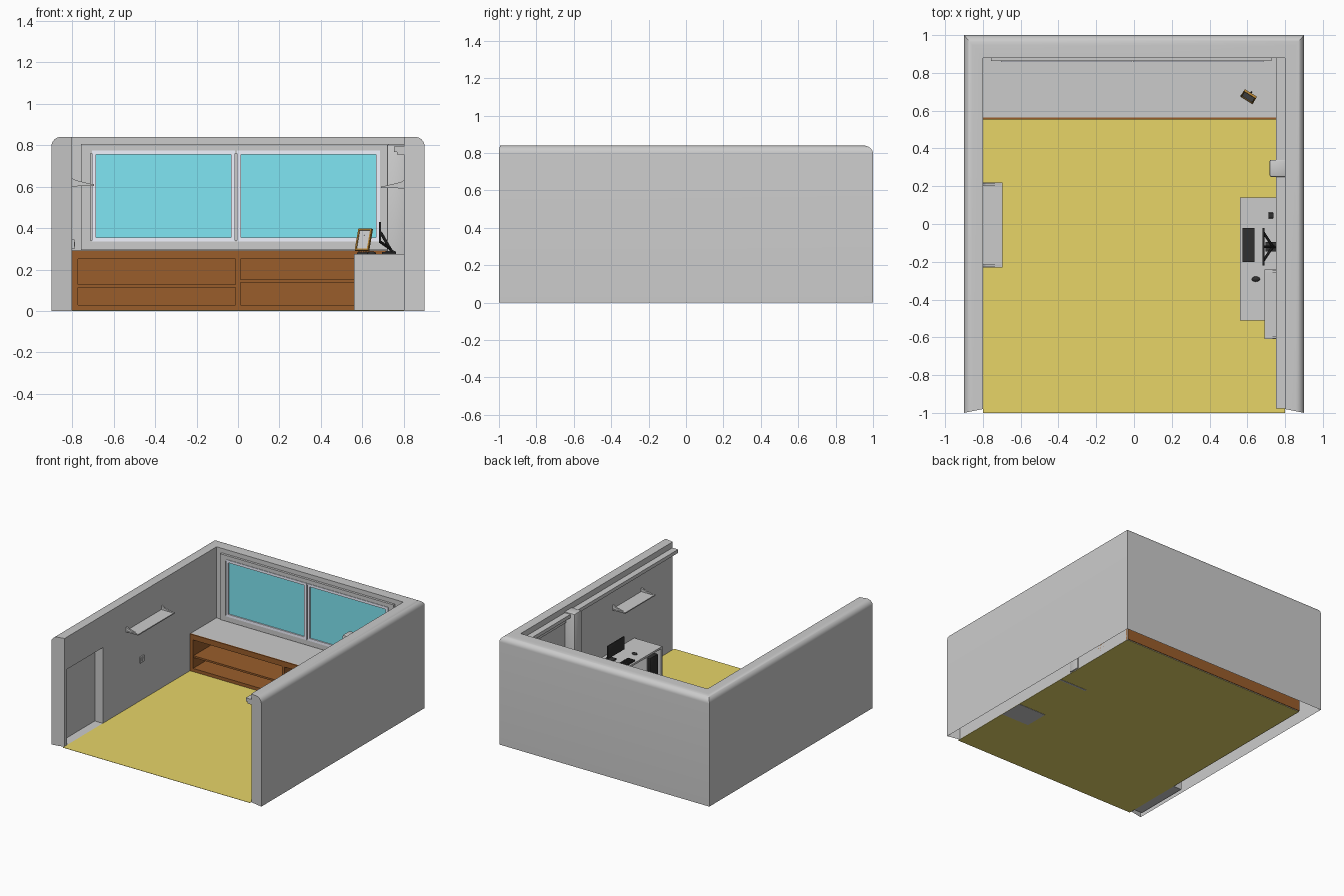
import bpy, bmesh, math
from mathutils import Vector, Matrix

if "Cube" in bpy.data.objects:
    bpy.data.objects.remove(bpy.data.objects["Cube"])


def material(name, rgb):
    m = bpy.data.materials.new(name)
    m.diffuse_color = (*rgb, 1)
    m.use_nodes = True
    m.node_tree.nodes["Principled BSDF"].inputs["Base Color"].default_value = m.diffuse_color
    return m


WOOD = material("wood", (0.32, 0.11, 0.024))
FLOOR = material("floor_yellow", (0.8, 0.667, 0.137))
GLASS = material("glass", (0.215, 0.79, 0.9))
WHITE = material("window_white", (0.88, 0.9, 1.0))
BLACK = material("black", (0.03, 0.03, 0.03))
GOLD = material("gold_wood", (0.5, 0.25, 0.04))


def finish(name, bm, mat=None, smooth=False):
    bmesh.ops.recalc_face_normals(bm, faces=bm.faces)
    me = bpy.data.meshes.new(name)
    bm.to_mesh(me)
    bm.free()
    ob = bpy.data.objects.new(name, me)
    bpy.context.collection.objects.link(ob)
    if mat:
        me.materials.append(mat)
    if smooth:
        bpy.ops.object.select_all(action='DESELECT')
        ob.select_set(True)
        bpy.context.view_layer.objects.active = ob
        bpy.ops.object.shade_smooth_by_angle(angle=math.radians(35))
    return ob


def add_box(bm, x0, x1, y0, y1, z0, z1):
    m = Matrix.Translation(((x0 + x1) / 2, (y0 + y1) / 2, (z0 + z1) / 2))
    m = m @ Matrix.Diagonal((x1 - x0, y1 - y0, z1 - z0, 1))
    bmesh.ops.create_cube(bm, size=1, matrix=m)


def boxes(name, items, mat=None, bevel=0):
    bm = bmesh.new()
    for b in items:
        add_box(bm, *b)
    if bevel:
        bmesh.ops.bevel(bm, geom=bm.edges[:], offset=bevel, segments=2, affect='EDGES', profile=0.5)
    return finish(name, bm, mat, bevel > 0)


def add_prism(bm, profile, y0, y1):
    # xz profile extruded along y
    a = [bm.verts.new((x, y0, z)) for x, z in profile]
    f = bm.faces.new(a)
    r = bmesh.ops.extrude_face_region(bm, geom=[f])
    bmesh.ops.translate(bm, vec=(0, y1 - y0, 0),
                        verts=[v for v in r['geom'] if isinstance(v, bmesh.types.BMVert)])
    bm.faces.ensure_lookup_table()
    if not f.is_valid or len(f.edges[0].link_faces) < 2:
        bm.faces.new(a)


def rods(name, segs, radius, mat):
    bm = bmesh.new()
    for p, q in segs:
        p, q = Vector(p), Vector(q)
        d = q - p
        m = Matrix.Translation((p + q) / 2) @ d.to_track_quat('Z', 'Y').to_matrix().to_4x4()
        bmesh.ops.create_cone(bm, cap_ends=True, segments=8, radius1=radius, radius2=radius,
                              depth=d.length, matrix=m)
    return finish(name, bm, mat)


# walls: hollow U-shaped shell with rounded outer top edge and a door recess
H, R = 0.84, 0.045
prof = [(0, 0)] + [(R - R * math.cos(a), H - R + R * math.sin(a))
                   for a in [i * math.pi / 16 for i in range(9)]] + [(0.1, H), (0.1, 0)]
path = [(-0.9, -1, 1, 0.2), (-0.9, 1, 1, -1.2), (0.9, 1, -1, -1.2), (0.9, -1, -1, 0.2)]
bm = bmesh.new()
rings = [[bm.verts.new((x + ox * o, y + oy * o, z)) for o, z in prof] for x, y, ox, oy in path]
for i in range(3):
    for j in range(len(prof) - 1):
        if i == 0 and j == len(prof) - 2:
            continue
        bm.faces.new((rings[i][j], rings[i + 1][j], rings[i + 1][j + 1], rings[i][j + 1]))
bm.faces.new(rings[0])
bm.faces.new(rings[3])
D0, D1, DH, DX = -0.95, -0.51, 0.59, -0.87


def quad(*pts):
    bm.faces.new([bm.verts.new(p) for p in pts])


for y0, y1, z0, z1 in [(-0.98, D0, 0, H), (D1, 0.88, 0, H), (D0, D1, DH, H)]:
    quad((-0.8, y0, z0), (-0.8, y1, z0), (-0.8, y1, z1), (-0.8, y0, z1))
quad((DX, D0, 0), (DX, D1, 0), (DX, D1, DH), (DX, D0, DH))
for y in (D0, D1):
    quad((DX, y, 0), (-0.8, y, 0), (-0.8, y, DH), (DX, y, DH))
for z in (0.003, DH):
    quad((DX, D0, z), (-0.8, D0, z), (-0.8, D1, z), (DX, D1, z))
bmesh.ops.remove_doubles(bm, verts=bm.verts, dist=0.0001)
finish("walls", bm, None, True)

# floor
boxes("floor", [(-0.8, 0.8, -1, 0.88, 0.002, 0.004)], FLOOR)

# low cabinet with open shelves, and its counter
C0, C1 = 0.553, 0.885
boxes("cabinet", [
    (-0.8, 0.8, C0, C1, 0.005, 0.03), (-0.8, 0.8, C0, C1, 0.25, 0.287),
    (-0.8, 0.8, C0, C0 + 0.01, 0.25, 0.291),
    (-0.8, -0.772, C0, C1, 0.005, 0.28), (-0.012, 0.012, C0, C1, 0.005, 0.28),
    (0.772, 0.8, C0, C1, 0.005, 0.28), (-0.8, 0.8, 0.865, C1, 0.005, 0.28),
    (-0.78, 0, C0 + 0.004, C1, 0.113, 0.127), (0, 0.78, C0 + 0.004, C1, 0.138, 0.152)], WOOD)
boxes("counter_top", [(-0.8, 0.8, C0 + 0.01, 0.88, 0.284, 0.29)])


def frame(x0, x1, z0, z1, w, y0, y1):
    return [(x0, x1, y0, y1, z0, z0 + w), (x0, x1, y0, y1, z1 - w, z1),
            (x0, x0 + w, y0, y1, z0 + w, z1 - w), (x1 - w, x1, y0, y1, z0 + w, z1 - w)]


# back window: casing, two sashes, glass
boxes("window_casing", frame(-0.757, 0.727, 0.295, 0.805, 0.045, 0.862, 0.885))
sashes = [(-0.705, -0.014), (-0.006, 0.685)]
boxes("window_sashes", [b for x0, x1 in sashes
                        for b in frame(x0, x1, 0.335, 0.775, 0.02, 0.858, 0.885)], WHITE)
boxes("window_glass", [(x0 + 0.018, x1 - 0.018, 0.868, 0.878, 0.352, 0.758) for x0, x1 in sashes], GLASS)

# rail along right wall, with gathered column and wall trim beneath it
bm = bmesh.new()
add_prism(bm, [(0.81, 0.755), (0.768, 0.755), (0.768, 0.768), (0.752, 0.768),
               (0.752, 0.795), (0.81, 0.795)], -0.978, 0.88)
finish("right_wall_rail", bm)
boxes("right_wall_column", [(0.718, 0.81, 0.25, 0.34, 0.005, 0.803)], None, 0.008)
boxes("right_wall_trim", [(0.79, 0.805, 0.34, 0.86, 0.72, 0.755), (0.79, 0.805, 0.82, 0.86, 0.29, 0.72)])


# wall shelves with triangular end brackets
def wall_shelf(name, s, y0, y1, z, depth):
    bm = bmesh.new()
    xs = sorted((s * 0.805, s * (0.8 - depth)))
    add_box(bm, *xs, y0, y1, z, z + 0.008)
    for y in (y0 + 0.004, y1 - 0.016):
        add_prism(bm, [(s * 0.805, z - 0.006), (s * 0.805, z + 0.04), (s * 0.785, z + 0.028),
                       (s * (0.81 - depth), z + 0.008)], y, y + 0.012)
    finish(name, bm)


wall_shelf("left_shelf", -1, -0.23, 0.22, 0.604, 0.105)
wall_shelf("right_shelf", 1, -0.61, -0.24, 0.594, 0.11)

# light switch
boxes("light_switch", [(-0.802, -0.79, -0.065, -0.015, 0.30, 0.345),
                       (-0.795, -0.786, -0.048, -0.032, 0.312, 0.333)])

# desk with a bay for the computer tower
boxes("desk", [(0.56, 0.8, -0.51, 0.14, 0.26, 0.275), (0.56, 0.8, 0.125, 0.14, 0, 0.26),
               (0.56, 0.8, -0.51, -0.495, 0, 0.26), (0.56, 0.8, -0.335, -0.32, 0, 0.26),
               (0.56, 0.8, -0.495, -0.335, 0, 0.02)])
boxes("computer_tower", [(0.562, 0.77, -0.46, -0.36, 0.02, 0.235)], BLACK, 0.004)

# monitor and stand
boxes("monitor", [(0.681, 0.69, -0.22, -0.02, 0.33, 0.43)], BLACK, 0.002)
rods("monitor_stand", [((0.688, -0.12, 0.38), (0.74, -0.12, 0.29)),
                       ((0.74, -0.12, 0.29), (0.76, -0.12, 0.28)),
                       ((0.735, -0.12, 0.30), (0.685, -0.195, 0.335)),
                       ((0.735, -0.12, 0.30), (0.685, -0.045, 0.335))], 0.007, BLACK)
boxes("monitor_foot", [(0.695, 0.762, -0.145, -0.095, 0.275, 0.285)], BLACK, 0.002)

# keyboard, mouse, small box
keys = [(0.579 + r * 0.0115, 0.588 + r * 0.0115, -0.195 + c * 0.0145, -0.184 + c * 0.0145, 0.283, 0.287)
        for r in range(5) for c in range(12)]
boxes("keyboard", [(0.575, 0.637, -0.2, -0.02, 0.275, 0.283)] + keys, BLACK)
bm = bmesh.new()
bmesh.ops.create_uvsphere(bm, u_segments=16, v_segments=8, radius=1,
                          matrix=Matrix.Translation((0.645, -0.292, 0.277)) @ Matrix.Diagonal((0.022, 0.014, 0.011, 1)))
finish("mouse", bm, BLACK, True)
boxes("desk_gadget", [(0.712, 0.738, 0.03, 0.06, 0.275, 0.29)], BLACK, 0.002)

# leaning picture frame on the counter
turn = Matrix.Translation((0.598, 0.66, 0.292)) @ Matrix.Rotation(math.radians(-32), 4, 'Z')
tilt = turn @ Matrix.Rotation(math.radians(-18), 4, 'X')
boxes("picture_frame", frame(-0.038, 0.038, 0, 0.11, 0.008, -0.006, 0.006), GOLD).matrix_world = tilt
boxes("picture_panel", [(-0.032, 0.032, -0.002, 0.005, 0.005, 0.105)]).matrix_world = tilt
rods("picture_leg", [((0, 0.025, 0.075), (0, 0.045, 0))], 0.004, BLACK).matrix_world = turn
